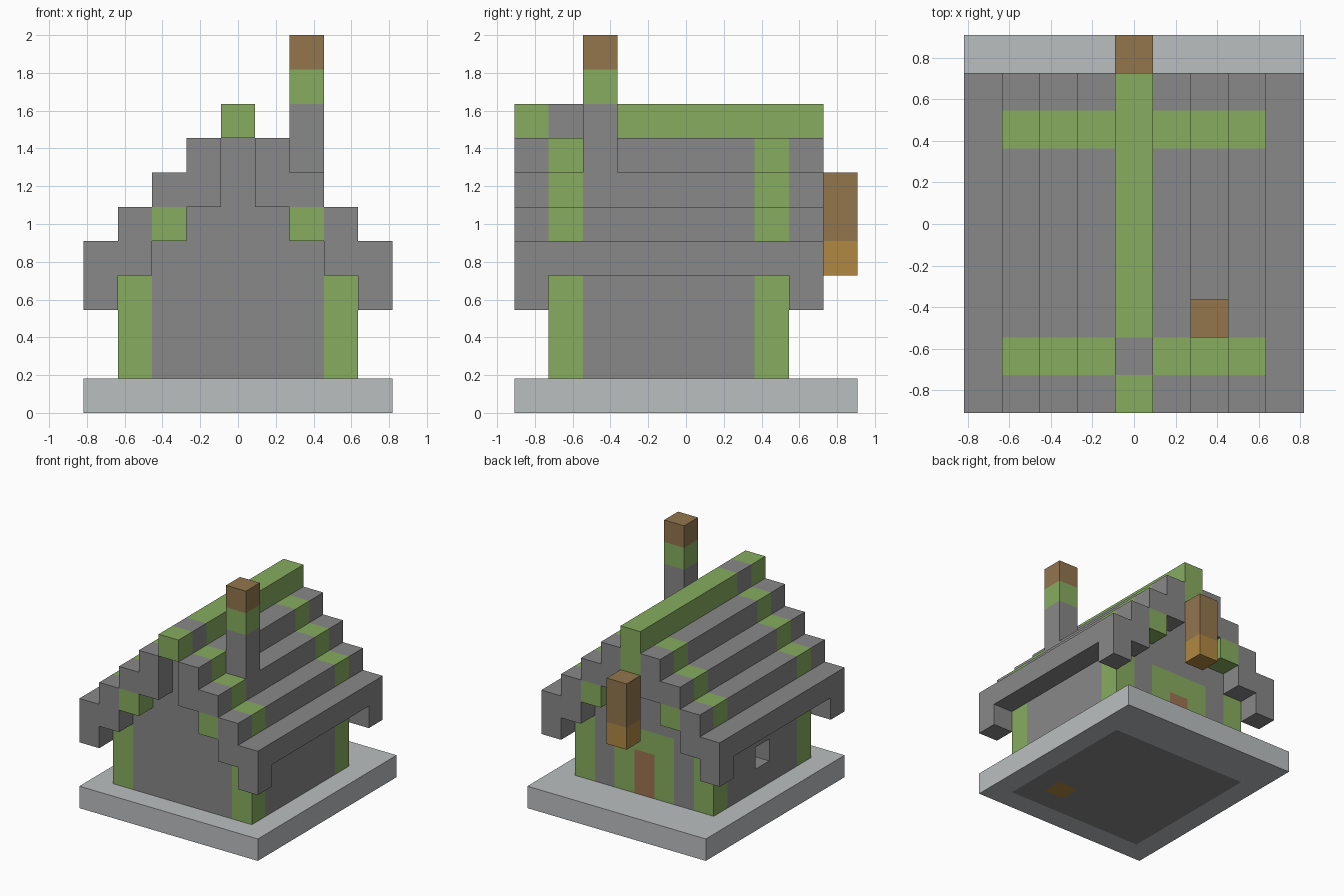
import bpy
import bmesh
from mathutils import Vector

cube = bpy.data.objects.get("Cube")
if cube:
    bpy.data.objects.remove(cube, do_unlink=True)

U = 2 / 11  # size of one building block


def material(name, rgb):
    linear = [((c / 255 + 0.055) / 1.055) ** 2.4 for c in rgb] + [1.0]
    mat = bpy.data.materials.new(name)
    mat.use_nodes = True
    mat.diffuse_color = linear
    mat.node_tree.nodes["Principled BSDF"].inputs["Base Color"].default_value = linear
    return mat


stone = material("stone grey", (136, 136, 136))
pale = material("pale stone", (187, 191, 192))
moss = material("moss green", (135, 172, 95))
brown = material("brown", (147, 118, 77))
orange = material("lantern orange", (177, 136, 67))
wood = material("door wood", (157, 116, 80))


def box(name, mat, x, y, z):
    """Box between (min, max) pairs given in block units."""
    low, high = (Vector(p) * U for p in zip(x, y, z))
    bm = bmesh.new()
    bmesh.ops.create_cube(bm, size=1)
    for v in bm.verts:
        v.co = (low + high) / 2 + v.co * (high - low)
    mesh = bpy.data.meshes.new(name)
    bm.to_mesh(mesh)
    bm.free()
    mesh.materials.append(mat)
    obj = bpy.data.objects.new(name, mesh)
    bpy.context.collection.objects.link(obj)


def pair(name, mat, x, y, z):
    """Box and its mirror image across x = 0."""
    box(name + "_left", mat, x, y, z)
    box(name + "_right", mat, (-x[1], -x[0]), y, z)


FRONT, BACK = (-4, -3), (2, 3)           # depth of the two gable walls
FRONT_EAVE, BACK_EAVE = (-5, -4), (3, 4)  # depth of the roof overhangs

# Base: pale ring around a stone floor with a hearth block
pair("base_side", pale, (3.5, 4.5), (-5, 5), (0, 1))
box("base_front", pale, (-3.5, 3.5), (-5, -4), (0, 1))
box("base_back", pale, (-3.5, 3.5), (3, 5), (0, 1))
box("floor_main", stone, (-3.5, 1.5), (-4, 3), (0, 1))
box("floor_side", stone, (2.5, 3.5), (-4, 3), (0, 1))
box("floor_front", stone, (1.5, 2.5), (-4, -3), (0, 1))
box("floor_back", stone, (1.5, 2.5), (-2, 3), (0, 1))
box("hearth", orange, (1.5, 2.5), (-3, -2), (0, 1))

# Corner posts and stepped gables
for end, depth in (("front", FRONT), ("back", BACK)):
    pair(end + "_post", moss, (2.5, 3.5), depth, (1, 4))
    for step in range(4):
        half = 3.5 - step
        box(f"{end}_gable_{step}", stone, (-half, half), depth, (4 + step, 5 + step))

# Lower front wall, and back wall with a mossy door surround
box("front_wall", stone, (-2.5, 2.5), FRONT, (1, 4))
pair("back_wall", stone, (1.5, 2.5), BACK, (1, 4))
pair("door_surround", moss, (0.5, 1.5), BACK, (1, 4))
box("door_lintel", moss, (-0.5, 0.5), BACK, (3, 4))
box("door", wood, (-0.5, 0.5), BACK, (1, 3))

# Side walls, one with a window opening
box("left_wall", stone, (2.5, 3.5), (-3, 2), (1, 5))
side = (-3.5, -2.5)
box("right_wall_front", stone, side, (-3, -1), (1, 5))
box("right_wall_back", stone, side, (0, 2), (1, 5))
box("window_sill", stone, side, (-1, 0), (1, 2))
box("window_lintel", stone, side, (-1, 0), (3, 5))

# Stepped roof rows with moss bands, and hanging end blocks
pair("eave", stone, (3.5, 4.5), (-5, 4), (4, 5))
bands = ((FRONT_EAVE, stone), (FRONT, moss), ((-3, 2), stone),
         (BACK, moss), (BACK_EAVE, stone))
for row in range(1, 4):
    x = (3.5 - row, 4.5 - row)
    for i, (depth, mat) in enumerate(bands):
        pair(f"roof_row_{row}_{i}", mat, x, depth, (4 + row, 5 + row))
for row in range(4):
    x = (3.5 - row, 4.5 - row)
    for end, depth in (("front", FRONT_EAVE), ("back", BACK_EAVE)):
        pair(f"{end}_roof_end_{row}", moss if row == 2 else stone,
             x, depth, (3 + row, 4 + row))

# Ridge
middle = (-0.5, 0.5)
box("ridge_front", moss, middle, FRONT_EAVE, (8, 9))
box("ridge_stone", stone, middle, FRONT, (8, 9))
box("ridge_main", moss, middle, (-3, 4), (8, 9))
box("ridge_back_drop", moss, middle, BACK_EAVE, (7, 8))

# Chimney
flue = ((1.5, 2.5), (-3, -2))
box("chimney_stack", stone, *flue, (7, 9))
box("chimney_moss", moss, *flue, (9, 10))
box("chimney_cap", brown, *flue, (10, 11))

# Hanging lantern at the back
box("lantern_hanger", brown, middle, (4, 5), (5, 7))
box("lantern_light", orange, middle, (4, 5), (4, 5))
